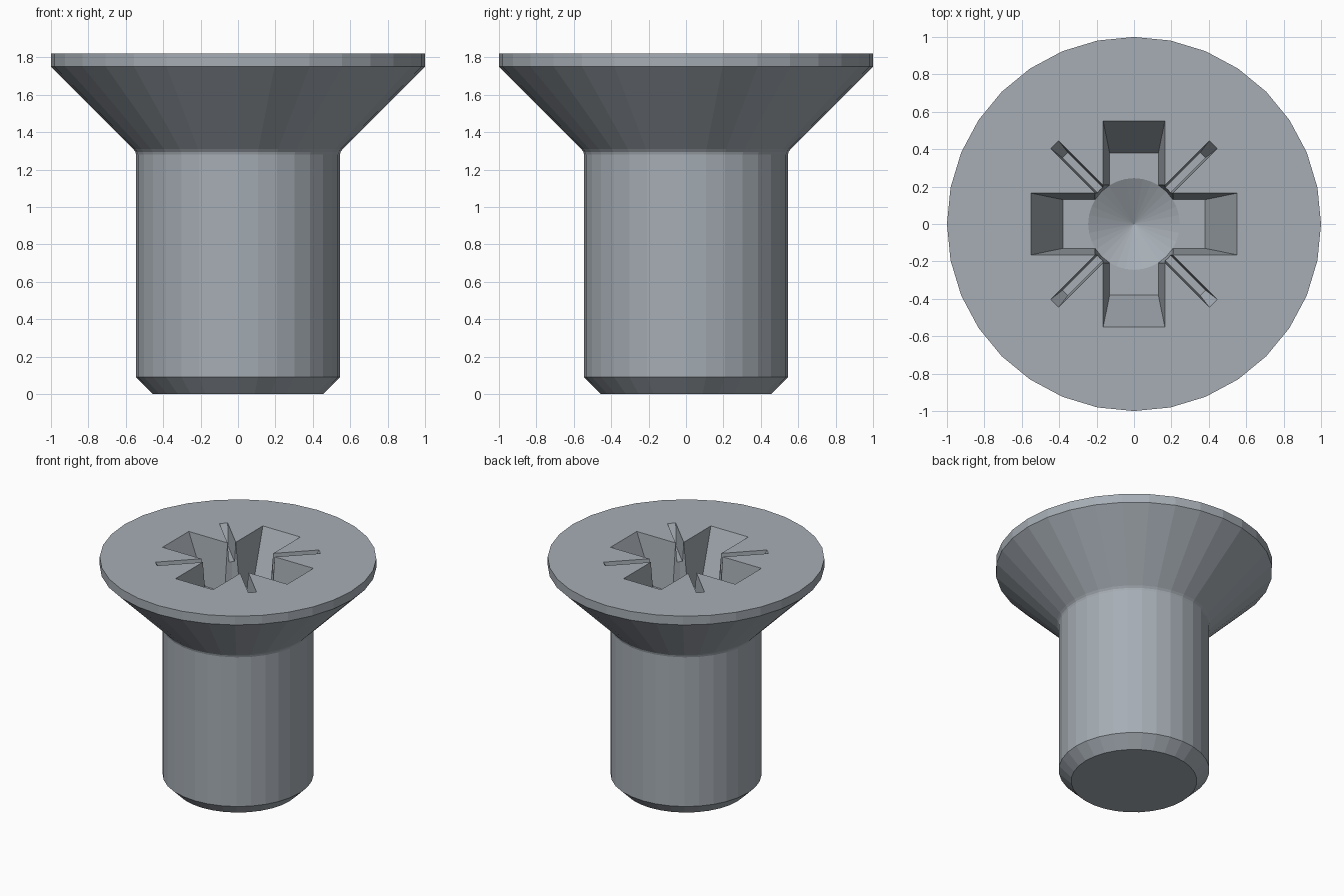
import bpy
import bmesh
import math
from mathutils import Matrix

cube = bpy.data.objects.get("Cube")
if cube:
    bpy.data.objects.remove(cube, do_unlink=True)

SIDES = 32
TOP = 1.82           # height of the head's flat face
ABOVE = 0.1          # how far cutters rise past it
ARM_DEPTH = 0.38
SLOT_DEPTH = 0.15

steel = bpy.data.materials.new("grey_steel")
steel.use_nodes = True
colour = (0.38, 0.42, 0.46, 1)
steel.diffuse_color = colour
steel.node_tree.nodes["Principled BSDF"].inputs["Base Color"].default_value = colour


def make_object(name, bm):
    bmesh.ops.recalc_face_normals(bm, faces=bm.faces)
    mesh = bpy.data.meshes.new(name)
    bm.to_mesh(mesh)
    bm.free()
    mesh.materials.append(steel)
    obj = bpy.data.objects.new(name, mesh)
    bpy.context.collection.objects.link(obj)
    return obj


def lathe(name, profile):
    """Closed solid of revolution from (radius, height) points, bottom to top."""
    bm = bmesh.new()
    rings = []
    for r, z in profile:
        if r == 0:
            rings.append([bm.verts.new((0, 0, z))] * SIDES)
        else:
            angles = [2 * math.pi * i / SIDES for i in range(SIDES)]
            rings.append([bm.verts.new((r * math.cos(a), r * math.sin(a), z)) for a in angles])
    for low, high in zip(rings, rings[1:]):
        for i in range(SIDES):
            j = (i + 1) % SIDES
            bm.faces.new(dict.fromkeys((low[i], low[j], high[j], high[i])))
    for ring in (rings[0], rings[-1]):
        if ring[0] is not ring[1]:
            bm.faces.new(ring)
    return make_object(name, bm)


def tapered_bar(name, top, floor, depth, angle):
    """Bar through the centre; top and floor are (half length, half width)."""
    bm = bmesh.new()
    bmesh.ops.create_cube(bm, size=2)
    grow = ABOVE / depth
    for v in bm.verts:
        if v.co.z > 0:
            size = [t + (t - f) * grow for t, f in zip(top, floor)]
            v.co.z = TOP + ABOVE
        else:
            size = floor
            v.co.z = TOP - depth
        v.co.x *= size[0]
        v.co.y *= size[1]
    bm.transform(Matrix.Rotation(math.radians(angle), 4, "Z"))
    return make_object(name, bm)


# Shank with chamfered tip, small fillet and countersunk head
screw = lathe("countersunk_screw", [
    (0.455, 0), (0.545, 0.09), (0.545, 1.28), (0.549, 1.295),
    (0.56, 1.31), (1, 1.75), (1, TOP)])

# Cross recess: round core with conical bottom, four arms, four thin slots
cutters = [lathe("recess_core", [
    (0, TOP - ARM_DEPTH - 0.125), (0.245, TOP - ARM_DEPTH), (0.272, TOP + ABOVE)])]
for angle in (0, 90):
    cutters.append(tapered_bar("recess_arm", (0.55, 0.165), (0.38, 0.13), ARM_DEPTH, angle))
    cutters.append(tapered_bar("recess_slot", (0.6, 0.03), (0.52, 0.02), SLOT_DEPTH, angle + 45))

bpy.context.view_layer.objects.active = screw
for cutter in cutters:
    cut = screw.modifiers.new("recess", "BOOLEAN")
    cut.operation = "DIFFERENCE"
    cut.solver = "EXACT"
    cut.object = cutter
    bpy.ops.object.modifier_apply(modifier=cut.name)
    bpy.data.objects.remove(cutter, do_unlink=True)
